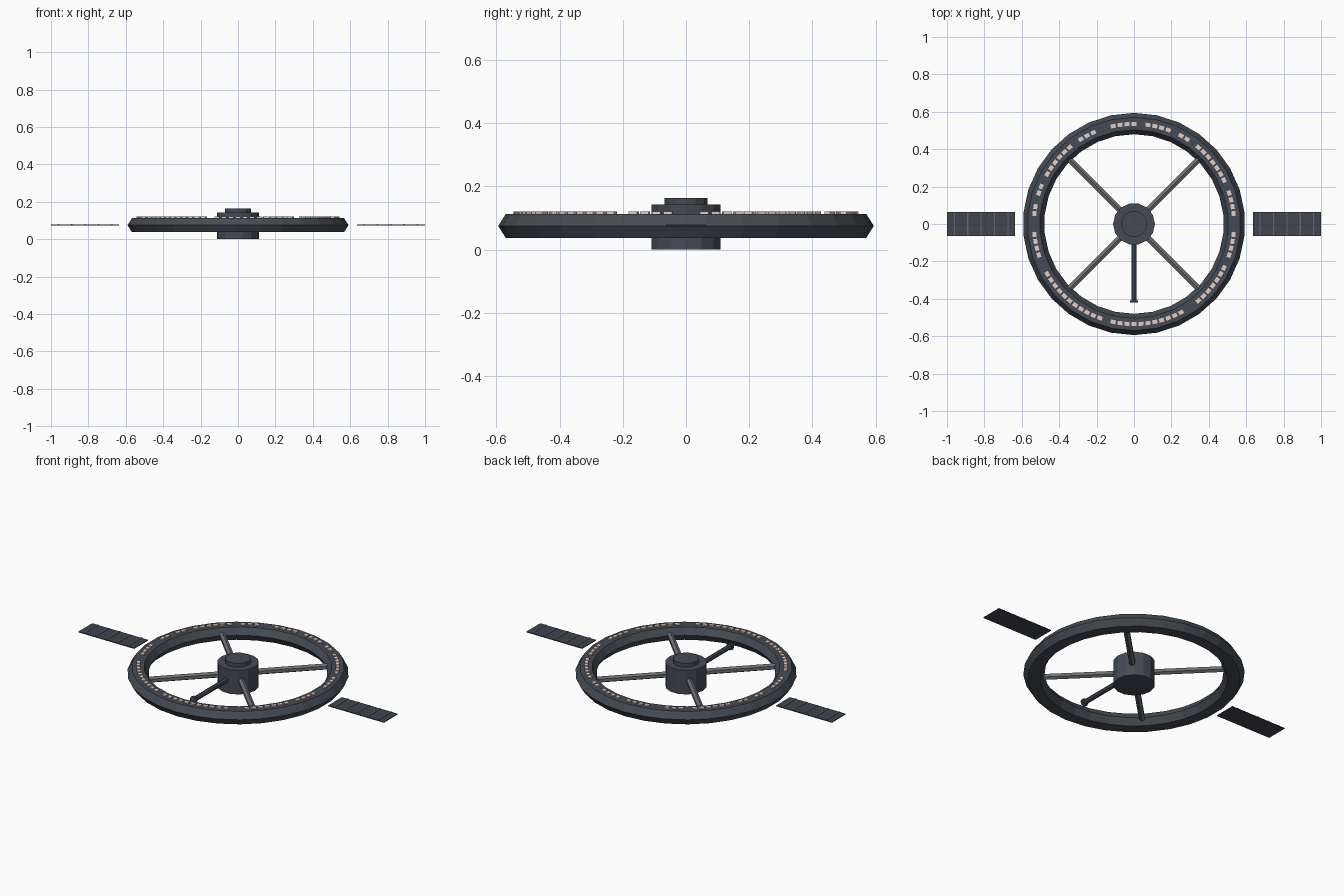
import bpy, bmesh, math
from mathutils import Matrix, Vector

if "Cube" in bpy.data.objects:
    bpy.data.objects.remove(bpy.data.objects["Cube"])

ZC = 0.075  # height of the wheel plane


def mat(name, r, g, b):
    m = bpy.data.materials.new(name)
    m.diffuse_color = (r, g, b, 1)
    m.use_nodes = True
    m.node_tree.nodes["Principled BSDF"].inputs["Base Color"].default_value = m.diffuse_color
    return m


HULL = mat("dark_hull_grey", 0.060, 0.071, 0.090)
SPOKE = mat("spoke_grey", 0.150, 0.158, 0.170)
PANEL = mat("panel_slate", 0.050, 0.060, 0.078)
RIB = mat("panel_rib_grey", 0.130, 0.145, 0.165)
GLOW = mat("pale_pink_window", 0.80, 0.62, 0.57)


def finish(bm, name, material):
    bmesh.ops.recalc_face_normals(bm, faces=bm.faces)
    me = bpy.data.meshes.new(name)
    bm.to_mesh(me)
    bm.free()
    me.materials.append(material)
    ob = bpy.data.objects.new(name, me)
    bpy.context.collection.objects.link(ob)
    return ob


def cylinder(name, p0, p1, radius, sides, material, turn=0.0):
    p0, p1 = Vector(p0), Vector(p1)
    d = p1 - p0
    rot = d.to_track_quat('Z', 'Y').to_matrix().to_4x4()
    m = Matrix.Translation((p0 + p1) / 2) @ rot @ Matrix.Rotation(turn, 4, 'Z')
    bm = bmesh.new()
    bmesh.ops.create_cone(bm, cap_ends=True, segments=sides, radius1=radius,
                          radius2=radius, depth=d.length, matrix=m)
    return finish(bm, name, material)


def add_box(bm, size, m):
    bmesh.ops.create_cube(bm, size=1, matrix=m @ Matrix.Diagonal((*size, 1)))


# Habitat ring: hexagonal section swept round 30 facets
profile = [(0.594, 0), (0.570, 0.038), (0.504, 0.038),
           (0.480, 0), (0.504, -0.038), (0.570, -0.038)]
N = 30
bm = bmesh.new()
rings = []
for i in range(N):
    a = math.pi / 2 + math.tau * i / N
    rings.append([bm.verts.new((r * math.cos(a), r * math.sin(a), ZC + z))
                  for r, z in profile])
for i in range(N):
    p, q = rings[i], rings[(i + 1) % N]
    for j in range(6):
        k = (j + 1) % 6
        bm.faces.new((p[j], q[j], q[k], p[k]))
finish(bm, "habitat_ring", HULL)

# Central hub and its cap
cylinder("hub", (0, 0, 0), (0, 0, 0.142), 0.112, 14, HULL, math.pi / 2)
cylinder("hub_cap", (0, 0, 0.14), (0, 0, 0.164), 0.070, 14, HULL, math.pi / 2)

# Four diagonal spokes
for i in range(4):
    a = math.radians(45 + 90 * i)
    c, s = math.cos(a), math.sin(a)
    cylinder(f"spoke_{i + 1}", (0.09 * c, 0.09 * s, ZC),
             (0.495 * c, 0.495 * s, ZC), 0.018, 6, SPOKE)

# Docking arm pointing to the front, with end collar
cylinder("docking_arm", (0, -0.09, ZC), (0, -0.415, ZC), 0.014, 8, HULL)
cylinder("docking_collar", (0, -0.408, ZC), (0, -0.42, ZC), 0.022, 8, HULL)

# Lit windows on top of the ring, in irregular groups (degree ranges)
groups = [(3, 18), (26, 51), (55, 63), (67, 82), (87, 105), (114, 122),
          (129, 139), (142, 150), (157, 163), (169, 177), (185, 201),
          (207, 223), (225, 238), (242, 252), (257, 281), (282, 299),
          (307, 337), (339, 355)]
bm = bmesh.new()
for i in range(90):
    deg = 2 + 4 * i
    if any(lo <= deg <= hi for lo, hi in groups):
        m = (Matrix.Rotation(math.radians(deg), 4, 'Z')
             @ Matrix.Translation((0.535, 0, 0.1165)))
        add_box(bm, (0.021, 0.027, 0.007), m)
finish(bm, "ring_windows", GLOW)

# Free-standing solar panels with ribs on the upper face
for side, label in ((-1, "left"), (1, "right")):
    bm = bmesh.new()
    add_box(bm, (0.365, 0.128, 0.005), Matrix.Translation((side * 0.8175, 0, ZC)))
    finish(bm, f"solar_panel_{label}", PANEL)
    bm = bmesh.new()
    for k in range(-2, 3):
        x = side * 0.8175 + 0.0715 * k
        add_box(bm, (0.006, 0.128, 0.003), Matrix.Translation((x, 0, ZC + 0.0035)))
    finish(bm, f"panel_ribs_{label}", RIB)
